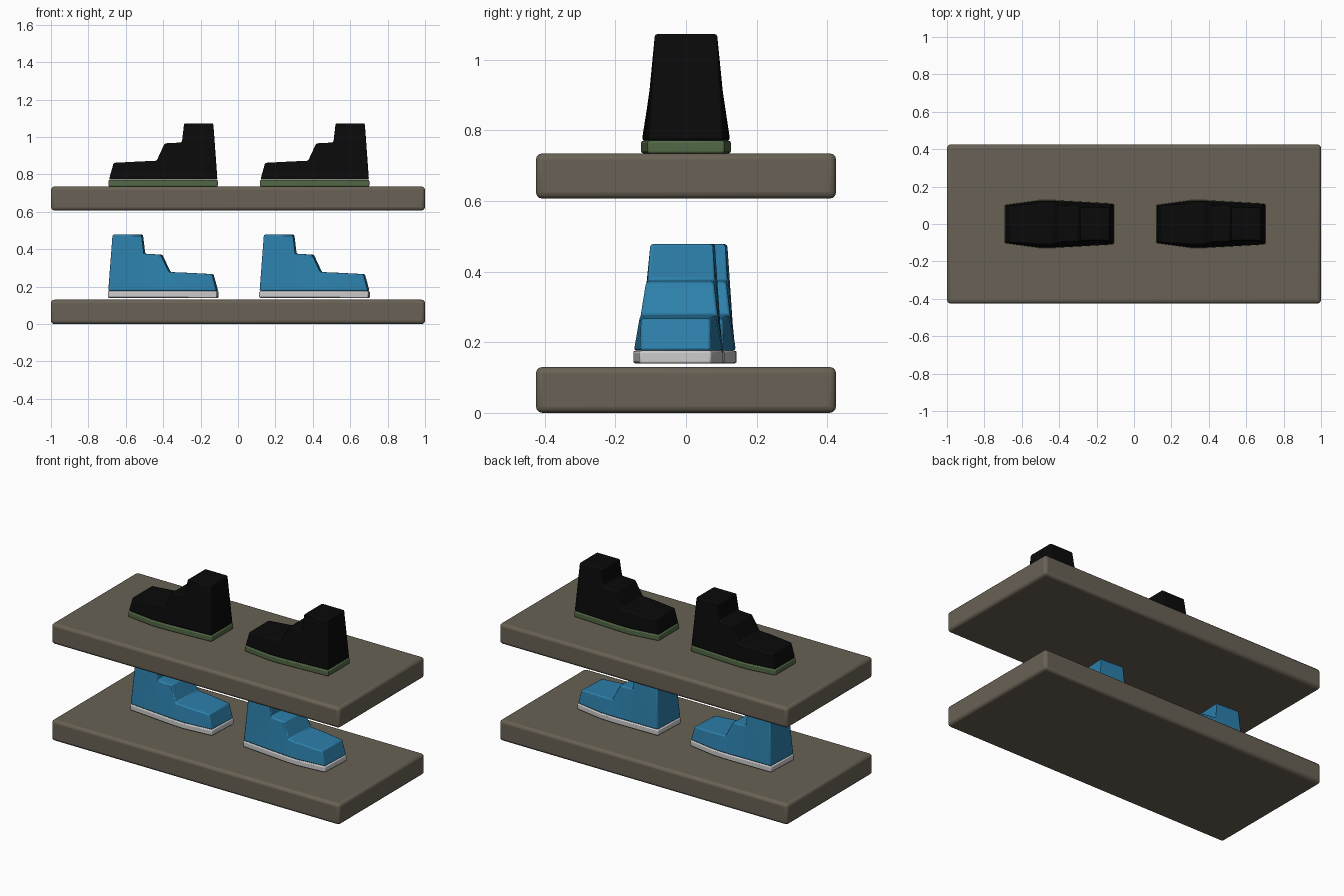
import bpy, bmesh
from math import radians, pi
from mathutils import Matrix

if "Cube" in bpy.data.objects:
    bpy.data.objects.remove(bpy.data.objects["Cube"])


def material(name, rgb):
    m = bpy.data.materials.new(name)
    m.diffuse_color = (*rgb, 1)
    m.use_nodes = True
    m.node_tree.nodes["Principled BSDF"].inputs["Base Color"].default_value = m.diffuse_color
    return m


WOOD = material("taupe", (0.14, 0.12, 0.09))
BLUE = material("blue", (0.025, 0.21, 0.40))
BLACK = material("black", (0.003, 0.003, 0.003))
WHITE = material("off_white", (0.65, 0.64, 0.64))
GREEN = material("olive", (0.085, 0.14, 0.06))


def finish(name, bm, mat, bevel, segments, matrix=Matrix()):
    bmesh.ops.recalc_face_normals(bm, faces=bm.faces)
    me = bpy.data.meshes.new(name)
    bm.to_mesh(me)
    bm.free()
    me.materials.append(mat)
    ob = bpy.data.objects.new(name, me)
    bpy.context.collection.objects.link(ob)
    ob.matrix_world = matrix
    mod = ob.modifiers.new("soft_edges", 'BEVEL')
    mod.width = bevel
    mod.segments = segments
    mod.limit_method = 'ANGLE'
    mod.angle_limit = radians(25)
    bpy.ops.object.select_all(action='DESELECT')
    ob.select_set(True)
    bpy.context.view_layer.objects.active = ob
    bpy.ops.object.shade_smooth_by_angle(angle=radians(25))


def loft(rings):
    """Skin a row of four-cornered sections and cap both ends."""
    bm = bmesh.new()
    vs = [[bm.verts.new(p) for p in r] for r in rings]
    for a, b in zip(vs, vs[1:]):
        for i in range(4):
            j = (i + 1) % 4
            bm.faces.new((a[i], a[j], b[j], b[i]))
    bm.faces.new(vs[0])
    bm.faces.new(vs[-1])
    return bm


def section(xb, zb, wb, xt, zt, wt):
    return [(xb, -wb, zb), (xb, wb, zb), (xt, wt, zt), (xt, -wt, zt)]


# Upper, heel to toe: bottom x, top x, top z, bottom half width, top half width
UPPER = [(-0.290, -0.268, 0.338, 0.107, 0.088),
         (-0.115, -0.112, 0.338, 0.117, 0.088),
         (-0.100, -0.100, 0.236, 0.118, 0.095),
         (-0.010, -0.008, 0.231, 0.123, 0.096),
         (0.035, 0.035, 0.138, 0.125, 0.109),
         (0.110, 0.110, 0.135, 0.125, 0.108),
         (0.290, 0.265, 0.127, 0.100, 0.098)]
# Sole outline: x, half width
SOLE = [(-0.292, 0.109), (0.02, 0.127), (0.11, 0.127), (0.292, 0.102)]


def shoe(name, matrix, upper_mat, sole_mat):
    finish(name + "_upper",
           loft([section(xb, 0.037, wb, xt, zt, wt) for xb, xt, zt, wb, wt in UPPER]),
           upper_mat, 0.007, 2, matrix)
    finish(name + "_sole",
           loft([section(x, 0.0, w, x, 0.036, w) for x, w in SOLE]),
           sole_mat, 0.006, 2, matrix)


# Shelf boards
for name, z0, z1 in (("lower_shelf", 0.0, 0.13), ("upper_shelf", 0.607, 0.735)):
    bm = bmesh.new()
    bmesh.ops.create_cube(bm, size=1, matrix=Matrix.Translation((0, 0, (z0 + z1) / 2))
                          @ Matrix.Diagonal((2, 0.85, z1 - z0, 1)))
    finish(name, bm, WOOD, 0.018, 3)

# Two pairs of shoes: blue pair slightly turned, black pair facing the other way
for side, x in (("left", -0.405), ("right", 0.405)):
    offset = Matrix.Translation((x, 0, 0))
    blue_pair = Matrix.Translation((0.005, 0, 0.14)) @ Matrix.Rotation(radians(-2.5), 4, 'Z')
    shoe("blue_shoe_" + side, blue_pair @ offset, BLUE, WHITE)
    black_pair = Matrix.Translation((0.005, 0, 0.735)) @ offset
    shoe("black_shoe_" + side, black_pair @ Matrix.Rotation(pi, 4, 'Z'), BLACK, GREEN)
